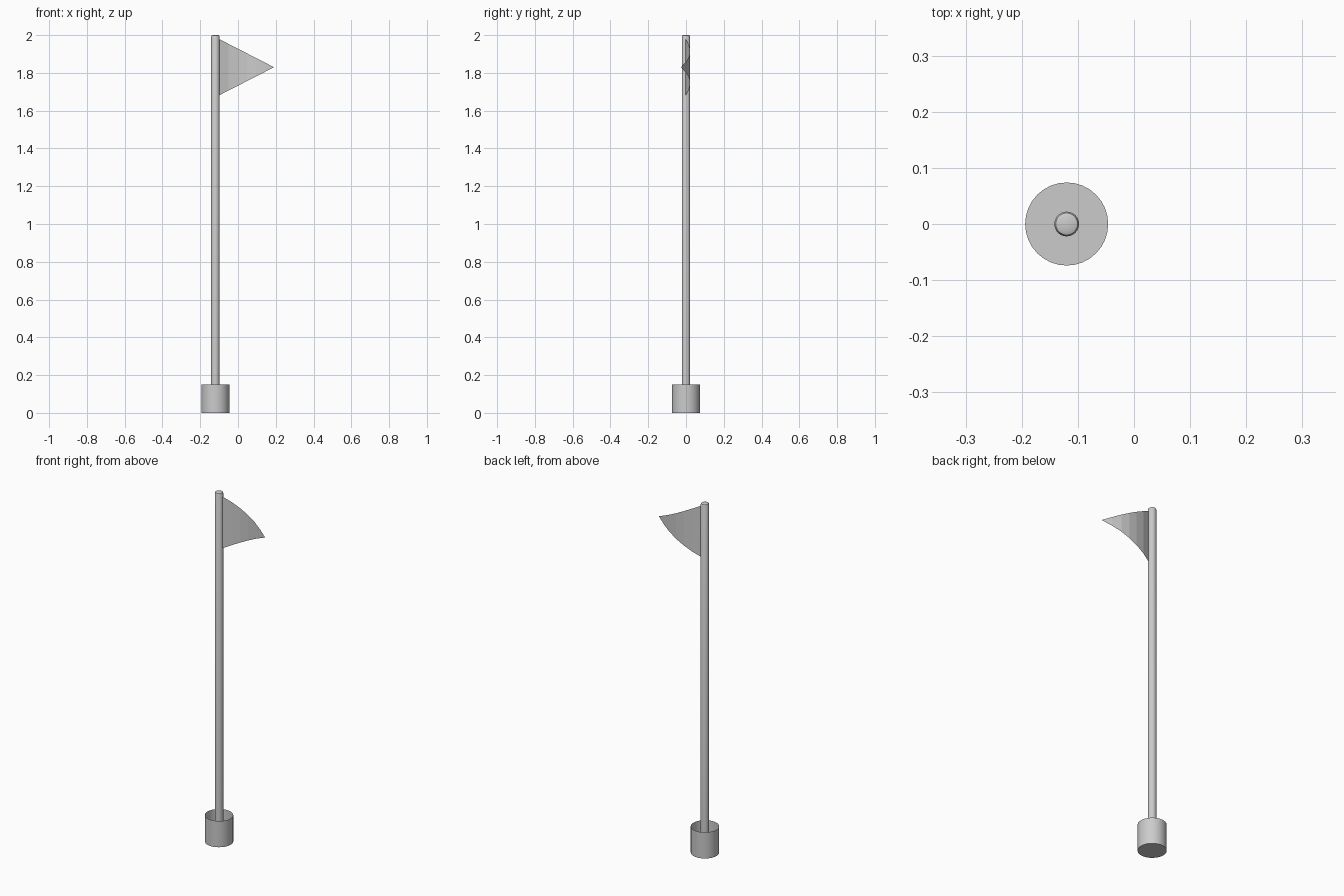
import bpy, math

if "Cube" in bpy.data.objects:
    bpy.data.objects.remove(bpy.data.objects["Cube"])

AXIS_X = -0.12
SIDES = 32


def make_object(name, verts, faces, smooth=True):
    mesh = bpy.data.meshes.new(name)
    mesh.from_pydata(verts, [], faces)
    obj = bpy.data.objects.new(name, mesh)
    bpy.context.collection.objects.link(obj)
    if smooth:
        bpy.context.view_layer.objects.active = obj
        obj.select_set(True)
        bpy.ops.object.shade_smooth_by_angle(angle=math.radians(35))
        obj.select_set(False)
    return obj


def lathe(name, profile, cap_top):
    """Spin (radius, z) points around the pole axis; bottom always capped."""
    verts = [(AXIS_X + r * math.cos(a), r * math.sin(a), z)
             for r, z in profile
             for a in (2 * math.pi * i / SIDES for i in range(SIDES))]
    faces = [tuple(reversed(range(SIDES)))]
    for ring in range(len(profile) - 1):
        for i in range(SIDES):
            j = (i + 1) % SIDES
            a, b = ring * SIDES, (ring + 1) * SIDES
            faces.append((a + i, a + j, b + j, b + i))
    if cap_top:
        last = (len(profile) - 1) * SIDES
        faces.append(tuple(range(last, last + SIDES)))
    return make_object(name, verts, faces)


# Open cup with a thin wall and closed bottom
lathe("hole_cup", [(0.074, 0), (0.074, 0.15)], False)

# Pole with a softly rounded top
lathe("pole", [(0.022, 0.002), (0.022, 1.992), (0.0195, 1.9975), (0.014, 2.0)], True)

# Rippling pennant: pairs of points along the cloth, closing in a single tip
ripple = [(-0.102, -0.003), (-0.05, 0.014), (0.0, 0.021), (0.047, 0.021),
          (0.095, 0.013), (0.143, -0.004)]
tip = (0.191, -0.027)
verts, faces = [], []
for x, y in ripple:
    half = 0.15 * (tip[0] - x) / (tip[0] - ripple[0][0])
    verts += [(x, y, 1.83 - half), (x, y, 1.83 + half)]
verts.append((*tip, 1.83))
for i in range(0, 2 * len(ripple) - 2, 2):
    faces.append((i, i + 2, i + 3, i + 1))
faces.append((len(verts) - 3, len(verts) - 1, len(verts) - 2))
make_object("pennant_flag", verts, faces, smooth=False)
